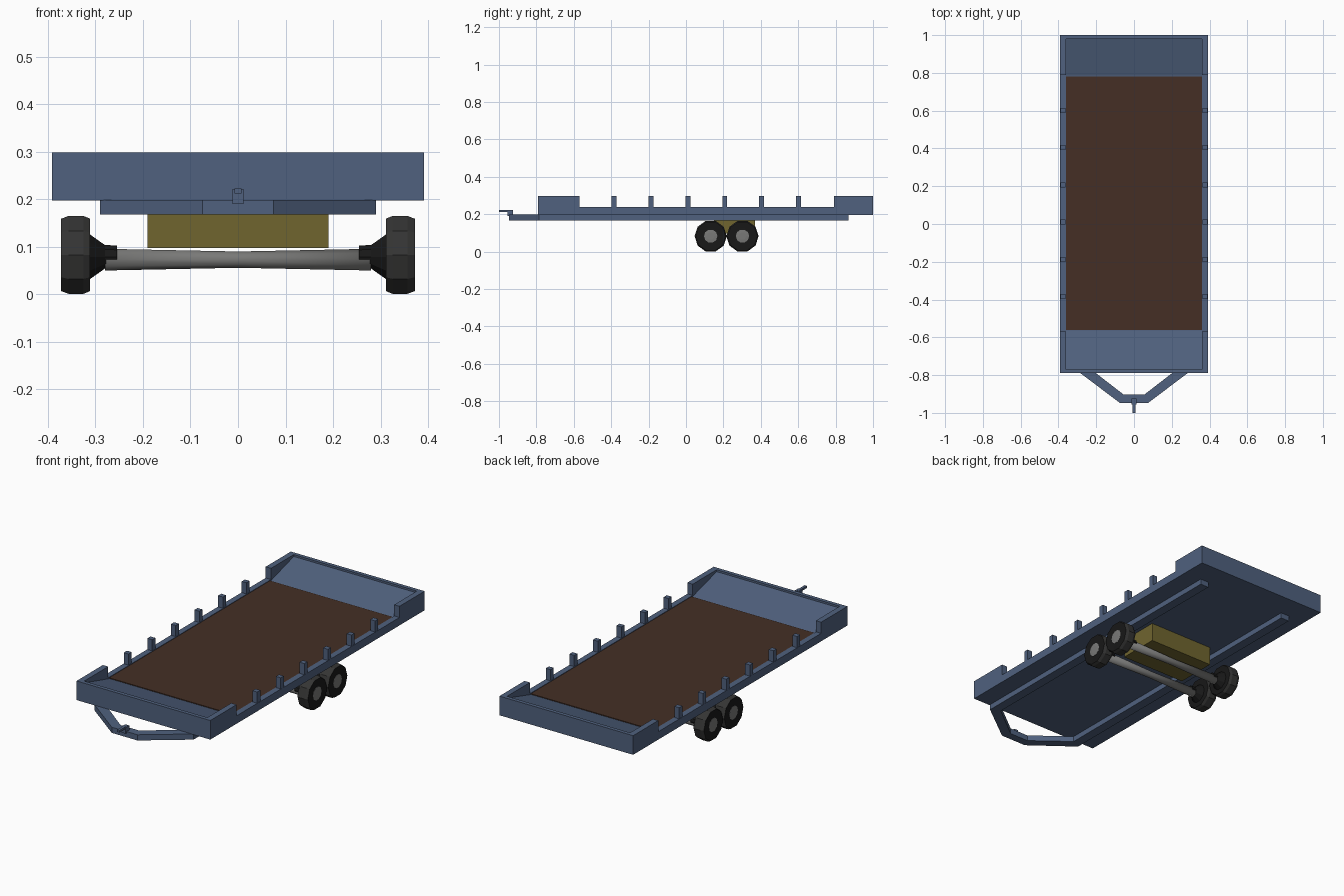
import bpy, bmesh, math
from mathutils import Vector

if "Cube" in bpy.data.objects:
    bpy.data.objects.remove(bpy.data.objects["Cube"])


def material(name, rgb):
    m = bpy.data.materials.new(name)
    m.diffuse_color = (*rgb, 1)
    m.use_nodes = True
    m.node_tree.nodes["Principled BSDF"].inputs["Base Color"].default_value = m.diffuse_color
    return m


BLUE = material("steel blue", (0.08, 0.12, 0.21))
BROWN = material("wood brown", (0.058, 0.028, 0.018))
OLIVE = material("olive yellow", (0.16, 0.13, 0.028))
TREAD = material("tread grey", (0.035, 0.035, 0.034))
BLACK = material("rubber black", (0.009, 0.009, 0.009))
GREY = material("axle grey", (0.19, 0.19, 0.185))


def finish(name, bm, *mats):
    bmesh.ops.recalc_face_normals(bm, faces=bm.faces)
    me = bpy.data.meshes.new(name)
    bm.to_mesh(me)
    bm.free()
    for m in mats:
        me.materials.append(m)
    ob = bpy.data.objects.new(name, me)
    bpy.context.collection.objects.link(ob)
    return ob


def box(name, lo, hi, mat):
    bm = bmesh.new()
    bmesh.ops.create_cube(bm, size=1)
    for v in bm.verts:
        v.co = [l + (c + 0.5) * (h - l) for c, l, h in zip(v.co, lo, hi)]
    return finish(name, bm, mat)


def extrude(name, pts, offset, mat):
    bm = bmesh.new()
    face = bm.faces.new([bm.verts.new(p) for p in pts])
    new = bmesh.ops.extrude_face_region(bm, geom=[face])["geom"]
    moved = [g for g in new if isinstance(g, bmesh.types.BMVert)]
    bmesh.ops.translate(bm, verts=moved, vec=Vector(offset))
    # restore the starting cap if the extrusion removed it
    bmesh.ops.holes_fill(bm, edges=[e for e in bm.edges if e.is_boundary])
    return finish(name, bm, mat)


def lathe_x(name, rings, center, sides, mats, rule=None):
    """Rings of (x, radius) turned around a line parallel to x."""
    bm = bmesh.new()
    loops = []
    for x, r in rings:
        loops.append([bm.verts.new((x, center[0] + r * math.sin((i + 0.5) * math.tau / sides),
                                    center[1] - r * math.cos((i + 0.5) * math.tau / sides)))
                      for i in range(sides)])
    for k, (a, b) in enumerate(zip(loops, loops[1:])):
        for i in range(sides):
            j = (i + 1) % sides
            f = bm.faces.new((a[i], a[j], b[j], b[i]))
            f.material_index = rule[k] if rule else 0
    for loop, k in ((loops[0], 0), (loops[-1], -1)):
        f = bm.faces.new(loop)
        f.material_index = rule[k] if rule else 0
    return finish(name, bm, *mats)


# tray: floor that ramps up to the end walls
tray = [(-0.79, 0.197), (1.0, 0.197), (1.0, 0.298), (0.98, 0.298), (0.98, 0.288),
        (0.785, 0.232), (-0.565, 0.232), (-0.77, 0.288), (-0.77, 0.298), (-0.79, 0.298)]
extrude("tray_floor", [(-0.362, y, z) for y, z in tray], (0.724, 0, 0), BLUE)

# side rails, tall at both ends, with stakes between
rail = [(-0.79, 0.197), (1.0, 0.197), (1.0, 0.298), (0.79, 0.298),
        (0.79, 0.239), (-0.57, 0.239), (-0.57, 0.298), (-0.79, 0.298)]
for side, s in (("left", -1), ("right", 1)):
    extrude(f"side_rail_{side}", [(s * 0.36, y, z) for y, z in rail], (s * 0.031, 0, 0), BLUE)
    for i in range(6):
        y = -0.384 + i * 0.197
        x0, x1 = sorted((s * 0.362, s * 0.39))
        box(f"stake_{side}_{i}", (x0, y - 0.013, 0.23), (x1, y + 0.013, 0.298), BLUE)

# wooden deck
box("deck", (-0.36, -0.562, 0.225), (0.36, 0.782, 0.236), BROWN)

# chassis frame: two beams meeting in a drawbar
outer = [(0.29, 0.87), (0.29, -0.785), (0.075, -0.947)]
inner = [(0.055, -0.903), (0.24, -0.76), (0.24, 0.87)]
half = outer + [(0, -0.947), (0, -0.903)] + inner
for side, s in (("left", -1), ("right", 1)):
    extrude(f"chassis_beam_{side}", [(s * x, y, 0.168) for x, y in half], (0, 0, 0.03), BLUE)

# hitch
box("hitch_post", (-0.012, -0.955, 0.19), (0.012, -0.925, 0.222), BLUE)
box("hitch_bar", (-0.007, -1.0, 0.212), (0.007, -0.93, 0.223), BLUE)

# suspension box
box("suspension_box", (-0.19, 0.15, 0.098), (0.19, 0.37, 0.198), OLIVE)

# axles and wheels
for n, y in (("front", 0.132), ("rear", 0.302)):
    lathe_x(f"axle_{n}", [(-0.28, 0.024), (0, 0.018), (0.28, 0.024)],
            (y, 0.073), 10, [GREY]).data.shade_smooth()
    for side, s in (("left", -1), ("right", 1)):
        c = (y, 0.083)
        lathe_x(f"tyre_{n}_{side}",
                [(s * x, r) for x, r in ((0.311, 0.05), (0.311, 0.080), (0.325, 0.086),
                                         (0.357, 0.086), (0.372, 0.080), (0.370, 0.045))],
                c, 10, [TREAD, BLACK], [1, 0, 0, 0, 1])
        lathe_x(f"rim_{n}_{side}", [(s * 0.36, 0.036), (s * 0.371, 0.036), (s * 0.3725, 0.02)],
                c, 10, [GREY])
        lathe_x(f"hub_{n}_{side}", [(s * 0.255, 0.025), (s * 0.28, 0.026), (s * 0.315, 0.052)],
                (y, 0.079), 10, [BLACK])
